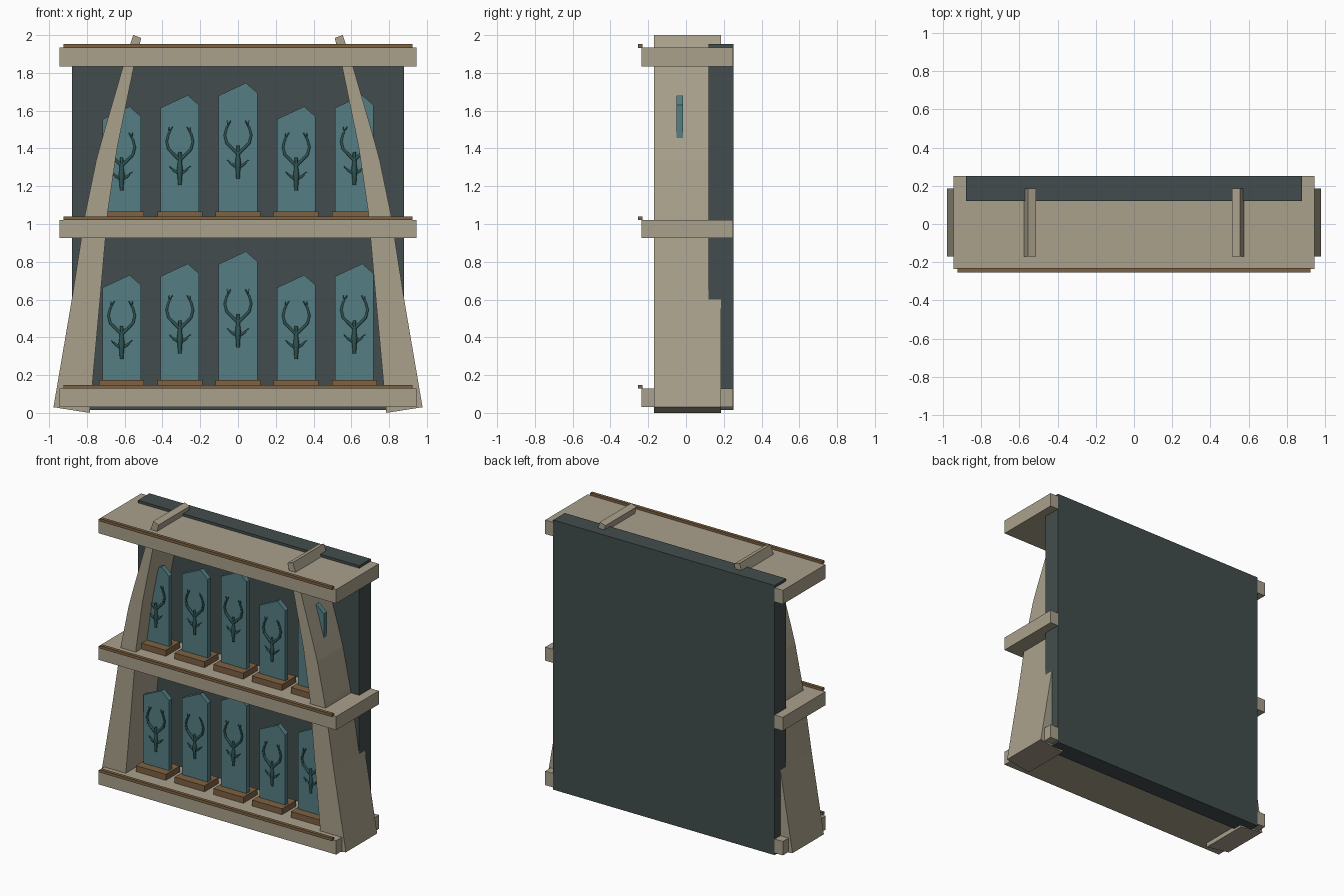
import bpy, bmesh
from mathutils import Vector

old = bpy.data.objects.get("Cube")
if old:
    bpy.data.objects.remove(old, do_unlink=True)


def material(name, rgb):
    m = bpy.data.materials.new(name)
    m.use_nodes = True
    m.diffuse_color = (*rgb, 1)
    m.node_tree.nodes["Principled BSDF"].inputs["Base Color"].default_value = (*rgb, 1)
    return m


STONE = material("pale_stone", (0.40, 0.355, 0.262))
SLATE = material("dark_slate", (0.055, 0.073, 0.074))
TEAL = material("teal_glass", (0.09, 0.21, 0.23))
BROWN = material("brown_wood", (0.21, 0.122, 0.055))
GREEN = material("deep_green", (0.028, 0.09, 0.087))


def add(name, mesh, mat):
    ob = bpy.data.objects.new(name, mesh)
    if not mesh.materials:
        mesh.materials.append(mat)
    bpy.context.collection.objects.link(ob)
    return ob


def prism(name, outline, y0, y1, mat):
    """Extrude an (x, z) outline from y0 to y1."""
    bm = bmesh.new()
    face = bm.faces.new([bm.verts.new((x, y0, z)) for x, z in outline])
    ext = bmesh.ops.extrude_face_region(bm, geom=[face])["geom"]
    verts = [v for v in ext if isinstance(v, bmesh.types.BMVert)]
    bmesh.ops.translate(bm, verts=verts, vec=(0, y1 - y0, 0))
    bmesh.ops.recalc_face_normals(bm, faces=bm.faces)
    mesh = bpy.data.meshes.new(name)
    bm.to_mesh(mesh)
    bm.free()
    return add(name, mesh, mat)


def box(name, x0, x1, y0, y1, z0, z1, mat):
    return prism(name, [(x0, z0), (x1, z0), (x1, z1), (x0, z1)], y0, y1, mat)


def emblem_mesh():
    """Tapered tubes forming a head, ears and a pair of antlers."""
    strokes = [[(0, 0.02, 0.008), (0, -0.04, 0.011), (0, -0.08, 0.017),
                (0, -0.11, 0.012), (0, -0.155, 0.009)]]
    for s in (-1, 1):
        strokes.append([(s * 0.004, -0.02, 0.01), (s * 0.03, 0.005, 0.009),
                        (s * 0.06, 0.035, 0.008), (s * 0.07, 0.075, 0.007),
                        (s * 0.06, 0.115, 0.006), (s * 0.038, 0.152, 0.003)])
        strokes.append([(s * 0.066, 0.095, 0.005), (s * 0.054, 0.125, 0.005),
                        (s * 0.058, 0.152, 0.002)])
        strokes.append([(s * 0.005, -0.095, 0.007), (s * 0.03, -0.08, 0.007),
                        (s * 0.057, -0.055, 0.002)])
    cu = bpy.data.curves.new("emblem_path", "CURVE")
    cu.dimensions = "3D"
    cu.bevel_depth = 1
    cu.bevel_resolution = 1
    cu.use_fill_caps = True
    for pts in strokes:
        sp = cu.splines.new("POLY")
        sp.points.add(len(pts) - 1)
        for p, (x, z, r) in zip(sp.points, pts):
            p.co = (x, 0, z, 1)
            p.radius = r
    tmp = bpy.data.objects.new("emblem_path", cu)
    bpy.context.collection.objects.link(tmp)
    bpy.context.view_layer.update()
    mesh = bpy.data.meshes.new_from_object(
        tmp.evaluated_get(bpy.context.evaluated_depsgraph_get()))
    bpy.data.objects.remove(tmp, do_unlink=True)
    mesh.materials.clear()
    return mesh


# Back panel
box("back_panel", -0.88, 0.88, 0.12, 0.251, 0.015, 1.953, SLATE)

# Shelves with front trim
for name, z0, z1 in (("bottom", 0.03, 0.13), ("middle", 0.925, 1.022), ("top", 1.835, 1.935)):
    box(name + "_shelf", -0.945, 0.945, -0.235, 0.25, z0, z1, STONE)
    box(name + "_trim", -0.923, 0.923, -0.253, -0.23, z1 - 0.002, z1 + 0.018, BROWN)

# Curved side ribs, mirrored
outer = [(0.977, 0.03), (0.88, 0.6), (0.81, 1.05), (0.75, 1.34), (0.717, 1.46),
         (0.61, 1.83), (0.555, 2.0)]
inner = [(0.512, 1.985), (0.552, 1.83), (0.64, 1.4), (0.69, 1.06), (0.732, 0.58), (0.785, 0)]
for side, s in (("left", 1), ("right", -1)):
    prism(side + "_rib", [(s * x, z) for x, z in outer + inner], -0.17, 0.185, STONE)

# Plaques on plinths, each with a raised emblem
emblem = emblem_mesh()
heights = (0.6, 0.66, 0.725, 0.6, 0.66)
for row, base in (("lower", 0.13), ("upper", 1.022)):
    for i, h in enumerate(heights):
        x = (i - 2) * 0.308
        tag = f"{row}_{i + 1}"
        box("plinth_" + tag, x - 0.119, x + 0.119, -0.11, 0.05, base, base + 0.043, BROWN)
        top = base + h
        prism("plaque_" + tag, [(x - 0.102, base + 0.04), (x + 0.102, base + 0.04),
              (x + 0.102, top - 0.053), (x + 0.042, top), (x - 0.102, top - 0.067)],
              -0.05, -0.015, TEAL)
        e = add("emblem_" + tag, emblem, GREEN)
        e.location = Vector((x, -0.053, base + h / 2 + 0.01))
